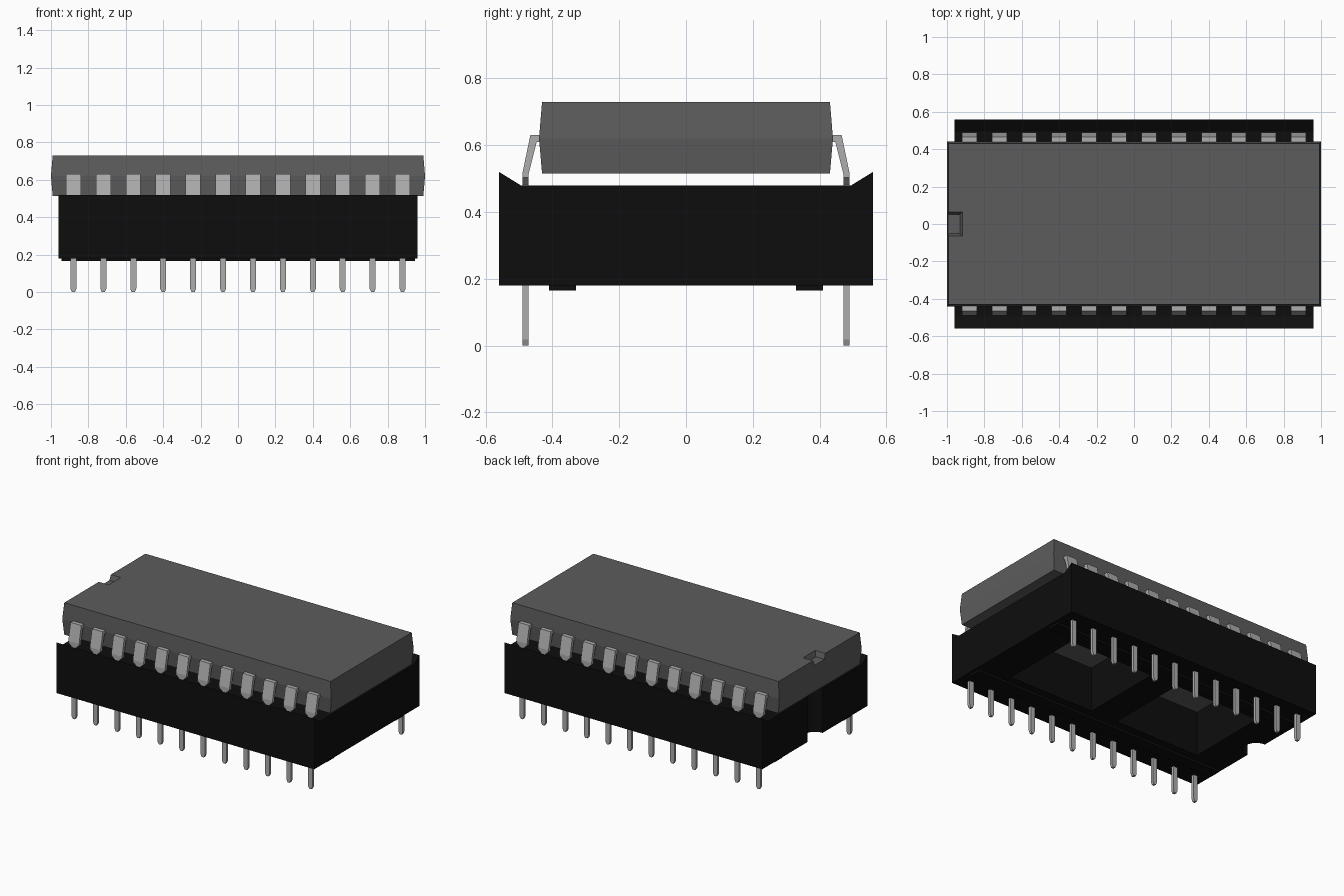
import bpy, bmesh, math

cube = bpy.data.objects.get("Cube")
if cube:
    bpy.data.objects.remove(cube, do_unlink=True)


def material(name, rgb, rough=0.6):
    m = bpy.data.materials.new(name)
    m.use_nodes = True
    m.diffuse_color = (*rgb, 1)
    bsdf = m.node_tree.nodes["Principled BSDF"]
    bsdf.inputs["Base Color"].default_value = (*rgb, 1)
    bsdf.inputs["Roughness"].default_value = rough
    return m


GREY = material("chip grey", (0.108, 0.108, 0.108))
BLACK = material("socket black", (0.0043, 0.0043, 0.0043))
METAL = material("pin metal", (0.42, 0.42, 0.42))


def make_object(name, bm, mat):
    bmesh.ops.recalc_face_normals(bm, faces=bm.faces)
    me = bpy.data.meshes.new(name)
    bm.to_mesh(me)
    bm.free()
    me.materials.append(mat)
    ob = bpy.data.objects.new(name, me)
    bpy.context.collection.objects.link(ob)
    return ob


def loft(name, loops, mat):
    """Join equal-length loops of points with quads and cap both ends."""
    bm = bmesh.new()
    rings = [[bm.verts.new(p) for p in loop] for loop in loops]
    for a, b in zip(rings, rings[1:]):
        for i in range(len(a)):
            j = (i + 1) % len(a)
            bm.faces.new((a[i], a[j], b[j], b[i]))
    bm.faces.new(rings[0])
    bm.faces.new(rings[-1])
    return make_object(name, bm, mat)


def rect(x0, x1, y0, y1, z):
    return [(x0, y0, z), (x1, y0, z), (x1, y1, z), (x0, y1, z)]


def box(name, x0, x1, y0, y1, z0, z1, mat):
    return loft(name, [rect(x0, x1, y0, y1, z0), rect(x0, x1, y0, y1, z1)], mat)


def cut(target, cutter):
    """Subtract the cutter, then discard it."""
    cutter.hide_render = True
    mod = target.modifiers.new("cut", "BOOLEAN")
    mod.operation = "DIFFERENCE"
    mod.solver = "EXACT"
    mod.object = cutter
    bpy.context.view_layer.objects.active = target
    bpy.ops.object.modifier_apply(modifier=mod.name)
    bpy.data.objects.remove(cutter, do_unlink=True)


# Chip body, widest at the middle parting line
chip = loft("chip_body", [
    rect(-0.991, 0.991, -0.431, 0.431, 0.515),
    rect(-1.0, 1.0, -0.44, 0.44, 0.62),
    rect(-0.991, 0.991, -0.431, 0.431, 0.73)], GREY)

# Orientation notch with sloping walls in the chip's top edge
cut(chip, loft("notch_cutter", [
    rect(-1.1, -0.93, -0.052, 0.052, 0.695),
    rect(-1.1, -0.913, -0.068, 0.068, 0.74)], GREY))

# Socket: one profile with raised sloping lips, extruded along x
half = [(0.56, 0.18), (0.56, 0.52), (0.495, 0.48)]
profile = half + [(-y, z) for y, z in reversed(half)]
socket = loft("socket", [[(x, y, z) for y, z in profile] for x in (-0.96, 0.96)], BLACK)

# Two through openings in the socket
for s in (-1, 1):
    x0, x1 = sorted((s * 0.10, s * 0.73))
    cut(socket, box("window_cutter", x0, x1, -0.28, 0.28, 0.1, 0.6, BLACK))

# Half-round recess in one end of the socket
ring = [(math.cos(i * math.tau / 24) * 0.082 - 0.96,
         math.sin(i * math.tau / 24) * 0.082) for i in range(24)]
cut(socket, loft("recess_cutter", [[(x, y, z) for x, y in ring] for z in (0.1, 0.6)], BLACK))

# Standoff rails under the socket
for side, s in (("back", 1), ("front", -1)):
    y0, y1 = sorted((s * 0.33, s * 0.41))
    box(f"{side}_standoff_rail", -0.945, 0.945, y0, y1, 0.165, 0.181, BLACK)

# Pins: (outer y, outer z, inner y, inner z, half width) from chip to tip
STATIONS = [
    (0.430, 0.630, 0.430, 0.610, 0.040),
    (0.466, 0.630, 0.447, 0.610, 0.040),
    (0.490, 0.515, 0.471, 0.515, 0.040),
    (0.490, 0.503, 0.471, 0.503, 0.040),
    (0.490, 0.482, 0.471, 0.482, 0.016),
    (0.490, 0.018, 0.471, 0.018, 0.016),
    (0.490, 0.000, 0.471, 0.000, 0.008),
]
for side, s in (("back", 1), ("front", -1)):
    for i in range(12):
        x = -0.88 + 0.16 * i
        loft(f"{side}_pin_{i + 1}", [
            [(x - w, s * yo, zo), (x + w, s * yo, zo),
             (x + w, s * yi, zi), (x - w, s * yi, zi)]
            for yo, zo, yi, zi, w in STATIONS], METAL)
